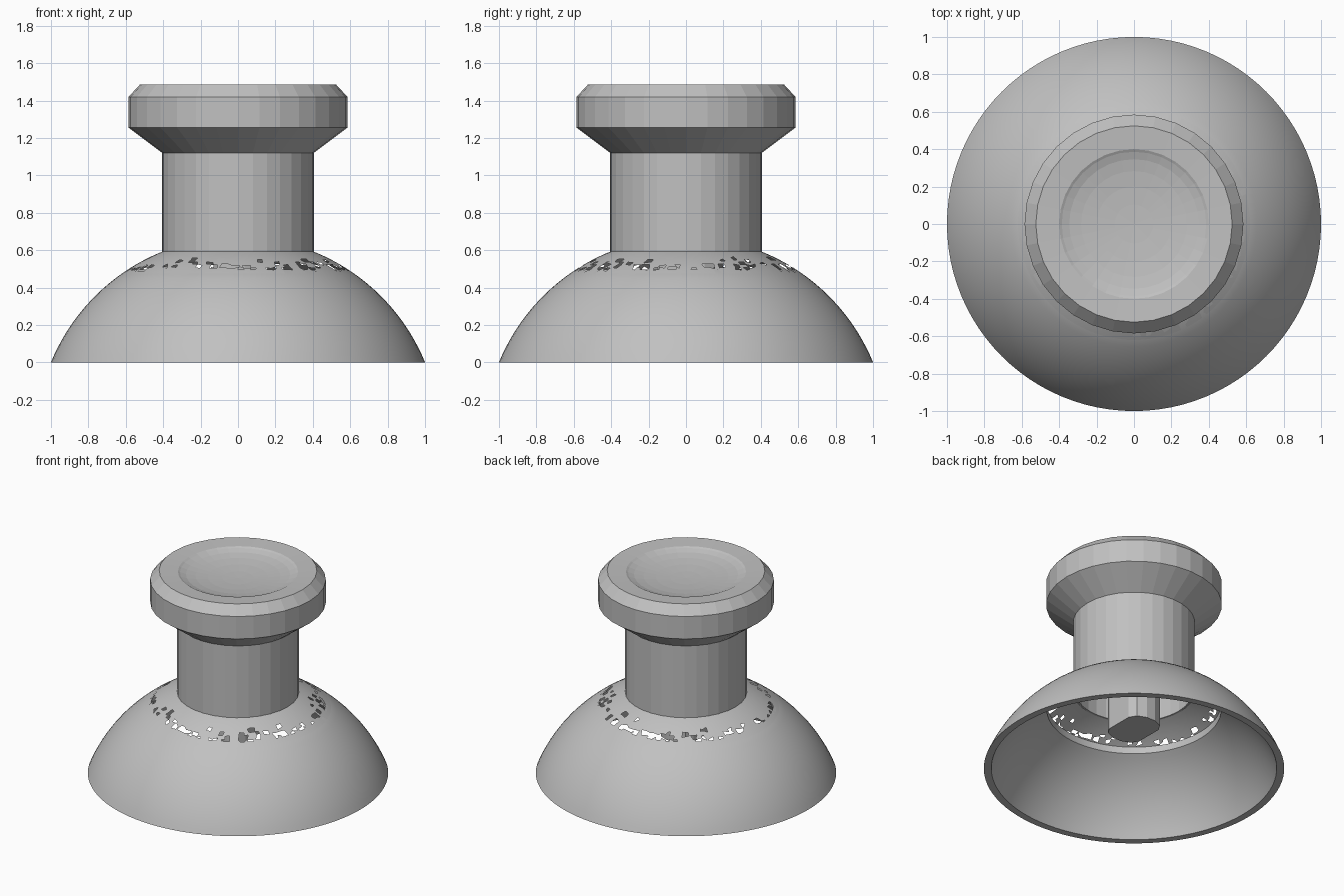
import bpy, bmesh, math, random

if "Cube" in bpy.data.objects:
    bpy.data.objects.remove(bpy.data.objects["Cube"])

random.seed(4)
ZC, R_OUT, R_IN = -0.41, 1.081, 1.035   # dome sphere centre height and radii

grey = bpy.data.materials.new("plain grey")
grey.diffuse_color = (0.53, 0.53, 0.53, 1)
grey.use_nodes = True
grey.node_tree.nodes["Principled BSDF"].inputs["Base Color"].default_value = grey.diffuse_color


def finish(bm, name, angle=None):
    mesh = bpy.data.meshes.new(name)
    bm.to_mesh(mesh)
    bm.free()
    ob = bpy.data.objects.new(name, mesh)
    bpy.context.collection.objects.link(ob)
    mesh.materials.append(grey)
    if angle:
        bpy.ops.object.select_all(action='DESELECT')
        ob.select_set(True)
        bpy.context.view_layer.objects.active = ob
        bpy.ops.object.shade_smooth_by_angle(angle=math.radians(angle))
    return ob


def lathe(name, profile, seg, closed=False, angle=None):
    """Revolve (radius, height) points; zero radius becomes a pole."""
    bm = bmesh.new()
    rings = []
    for r, z in profile:
        if r < 1e-5:
            rings.append([bm.verts.new((0, 0, z))] * seg)
        else:
            rings.append([bm.verts.new((r * math.cos(t), r * math.sin(t), z))
                          for t in (2 * math.pi * i / seg for i in range(seg))])
    pairs = list(zip(rings, rings[1:]))
    if closed:
        pairs.append((rings[-1], rings[0]))
    for a, b in pairs:
        for i in range(seg):
            j = (i + 1) % seg
            bm.faces.new(list(dict.fromkeys((a[i], a[j], b[j], b[i]))))
    bmesh.ops.recalc_face_normals(bm, faces=bm.faces)
    return finish(bm, name, angle)


def height(r, radius):
    return ZC + math.sqrt(radius ** 2 - r ** 2)


def arc(radius, r0, r1, n):
    """Points on the dome sphere between two plan radii."""
    a0, a1 = math.asin(r0 / radius), math.asin(r1 / radius)
    return [(radius * math.sin(a), ZC + radius * math.cos(a))
            for a in (a0 + (a1 - a0) * i / n for i in range(n + 1))]


# Thick skirt of the dome, open underneath
outer = arc(R_OUT, 1.0, 0.62, 14)
outer[0] = (1.0, 0)
inner = arc(R_IN, 0.58, 0.95, 14)
inner[-1] = (0.95, 0)
lathe("dome_skirt", outer + [(0.58, 0.497)] + inner, 96, closed=True, angle=30)

# Thin perforated collar joining the dome to the stem
bm = bmesh.new()
seg, rows = 120, 9
grid = []
for k in range(rows + 1):
    ring = []
    for i in range(seg):
        r, t = 0.62 + (0.40 - 0.62) * k / rows, 2 * math.pi * i / seg
        if 0 < k < rows:
            r += random.uniform(-0.009, 0.009)
            t += random.uniform(-0.018, 0.018)
        ring.append(bm.verts.new((r * math.cos(t), r * math.sin(t), height(r, R_OUT))))
    grid.append(ring)
for k in range(rows):
    for i in range(seg):
        diagonal = abs(math.sin(4 * math.pi * i / seg))
        chance = (0.05, 0.3, 0.4, 0.18 * diagonal, 0.14 * diagonal, 0.08 * diagonal,
                  0, 0, 0)[k]
        j = (i + 1) % seg
        if random.random() > chance:
            bm.faces.new((grid[k][i], grid[k][j], grid[k + 1][j], grid[k + 1][i]))
bmesh.ops.recalc_face_normals(bm, faces=bm.faces)
for f in bm.faces:
    if f.normal.z < 0:
        f.normal_flip()
finish(bm, "perforated_collar", 40)

# Hollow stem and flared cap with a dished top
dish = [(0.40 * math.sin(a), 1.43 + 0.055 * (1 - math.cos(a)))
        for a in (math.pi / 2 * i / 6 for i in range(5, -1, -1))]
lathe("stem_and_cap",
      [(0, 1.02), (0.39, 1.02), (0.39, 0.585), (0.405, 0.585), (0.405, 1.12),
       (0.585, 1.255), (0.585, 1.42), (0.525, 1.485), (0.40, 1.478)] + dish, 32)

# Keyed post hanging inside the dome, with two flats
bm = bmesh.new()
ends = []
for z in (0.30, 1.03):
    ends.append([bm.verts.new((max(-0.13, min(0.13, 0.18 * math.cos(t))),
                               0.18 * math.sin(t), z))
                 for t in (2 * math.pi * (i + 0.5) / 16 for i in range(16))])
for i in range(16):
    j = (i + 1) % 16
    bm.faces.new((ends[0][i], ends[0][j], ends[1][j], ends[1][i]))
bm.faces.new(ends[0][::-1])
bm.faces.new(ends[1])
finish(bm, "keyed_post")
